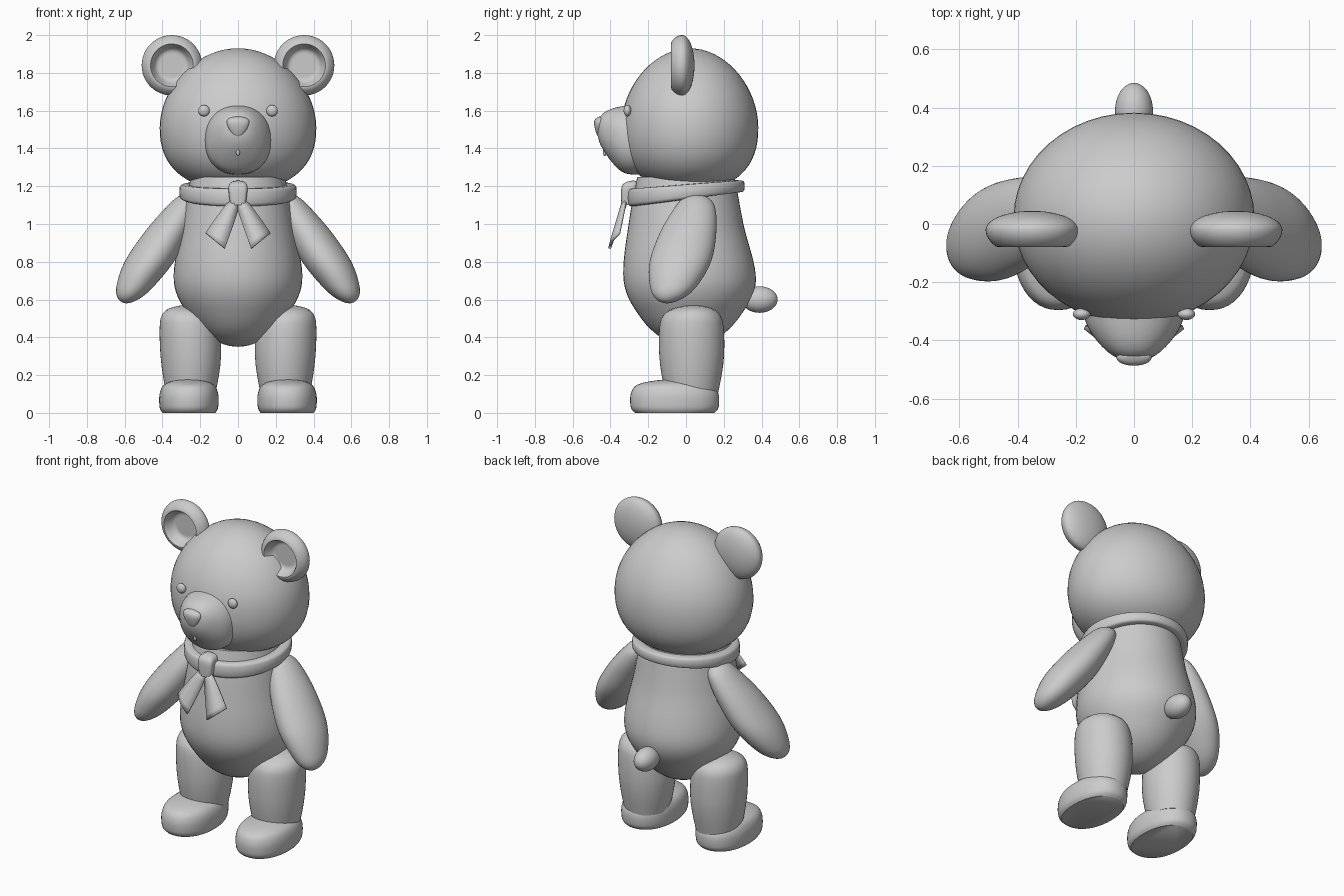
import bpy, bmesh, math

cube = bpy.data.objects.get("Cube")
if cube:
    bpy.data.objects.remove(cube, do_unlink=True)

GREY = (0.6, 0.6, 0.6, 1)
plush = bpy.data.materials.new("plush_grey")
plush.use_nodes = True
plush.diffuse_color = GREY
plush.node_tree.nodes["Principled BSDF"].inputs["Base Color"].default_value = GREY


def finish(name, bm, mirror=False):
    """Turn a bmesh into a smooth-shaded object, optionally mirrored in x."""
    bmesh.ops.remove_doubles(bm, verts=bm.verts, dist=0.0005)
    bmesh.ops.recalc_face_normals(bm, faces=bm.faces)
    mesh = bpy.data.meshes.new(name)
    bm.to_mesh(mesh)
    bm.free()
    mesh.materials.append(plush)
    obj = bpy.data.objects.new(name, mesh)
    bpy.context.collection.objects.link(obj)
    bpy.ops.object.select_all(action='DESELECT')
    obj.select_set(True)
    bpy.context.view_layer.objects.active = obj
    bpy.ops.object.shade_smooth_by_angle(angle=math.radians(50))
    if mirror:
        modifier = obj.modifiers.new("Mirror", 'MIRROR')
        modifier.use_mirror_merge = False
    return obj


def spline(points, t):
    """Smooth curve through the middle two of four values."""
    before, start, end, after = points
    leave, arrive = (end - before) / 2, (after - start) / 2
    gap = end - start
    return start + t * (leave + t * (3 * gap - 2 * leave - arrive + t * (leave + arrive - 2 * gap)))


def squircle(count, power):
    """Unit outline: a circle at power two, squarer above it."""
    outline = []
    for i in range(count):
        angle = math.tau * i / count
        outline.append([math.copysign(abs(value) ** (2 / power), value)
                        for value in (math.cos(angle), math.sin(angle))])
    return outline


def bridge(bm, rings, closed=True):
    for lower, upper in zip(rings, rings[1:]):
        count = len(lower)
        for i in range(count if closed else count - 1):
            j = (i + 1) % count
            bm.faces.new((lower[i], lower[j], upper[j], upper[i]))


def loft(name, rows, ratio, forward=False, mirror=False, power=2):
    """Skin over rows of (height, centre, centre, radius); ratio is depth over width.
    Squared radii are blended so that ends of no radius come out round."""
    bm = bmesh.new()
    outline = squircle(48, power)
    last = len(rows) - 2
    steps = 8
    rings = []
    for k in range(last + 1):
        near = [rows[min(max(k + d, 0), last + 1)] for d in (-1, 0, 1, 2)]
        for i in range(steps + (k == last)):
            t = i / steps
            if k == 0:
                t = t * t
            elif k == last:
                t = 1 - (1 - t) ** 2
            height, a, b = [spline([row[n] for row in near], t) for n in range(3)]
            area = spline([row[-1] ** 2 for row in near], t)
            radius = math.sqrt(max(area, 0))
            ring = []
            for u, v in outline:
                p, q = a + radius * u, b + radius * ratio * v
                ring.append(bm.verts.new((p, height, q) if forward else (p, q, height)))
            rings.append(ring)
    bridge(bm, rings)
    for end in (rings[0], rings[-1]):
        bm.faces.new(end)
    return finish(name, bm, mirror)


def ball(name, centre, radii, mirror=False, shape=None):
    """Ellipsoid whose unit sphere can first be reshaped by a rule."""
    bm = bmesh.new()
    bmesh.ops.create_uvsphere(bm, u_segments=48, v_segments=32, radius=1)
    for vert in bm.verts:
        unit = shape(*vert.co) if shape else vert.co
        vert.co = [c + r * p for c, r, p in zip(centre, radii, unit)]
    return finish(name, bm, mirror)


def full_cheeks(x, y, z):
    """Widen the lower half of the head."""
    widen = 1.03 - z / 10 + min(z, 0) ** 2 / 7
    return x * widen, y * widen, z


def dished(x, y, z):
    """Turn the sphere's axis forward and hollow the front inside a rim."""
    if z < 0:
        rim = min(max(math.hypot(x, y) * 4 - 2, 0), 1)
        z *= 1.4 * rim * rim * (3 - 2 * rim)
    return x, z, y


# Torso and head
loft("body", [(0.35, 0, 0.02, 0), (0.5, 0, 0.02, 0.25), (0.7, 0, 0.02, 0.34),
              (1, 0, 0, 0.295), (1.25, 0, 0, 0.25)], 1.03)
ball("head", (0, 0.02, 1.55), (0.4, 0.35, 0.38), shape=full_cheeks)
ball("tail", (0, 0.39, 0.6), (0.065, 0.095, 0.07))

# Face and ears
loft("muzzle", [(-0.47, 0, 1.5, 0), (-0.44, 0, 1.49, 0.09), (-0.34, 0, 1.45, 0.165),
                (-0.25, 0, 1.45, 0.18)], 1.05, forward=True, power=2.2)
loft("nose", [(1.46, 0, -0.46, 0), (1.54, 0, -0.46, 0.06), (1.57, 0, -0.45, 0)], 0.45)
ball("mouth", (0, -0.43, 1.38), (0.01, 0.01, 0.02))
ball("eye", (0.18, -0.31, 1.6), (0.03, 0.02, 0.03), mirror=True)
ball("ear", (0.35, -0.02, 1.84), (0.16, 0.065, 0.16), mirror=True, shape=dished)

# Limbs
loft("arm", [(0.58, 0.59, -0.1, 0), (0.66, 0.55, -0.07, 0.095), (0.8, 0.47, -0.03, 0.13),
             (0.95, 0.38, 0.01, 0.12), (1.1, 0.29, 0.05, 0.08), (1.16, 0.27, 0.05, 0)],
     1.25, mirror=True)
loft("leg", [(0.1, 0.25, 0.03, 0.13), (0.3, 0.25, 0.03, 0.16), (0.5, 0.26, 0.03, 0.15),
             (0.57, 0.28, 0.04, 0)], 1.07, mirror=True)
loft("foot", [(0, 0.26, -0.06, 0.14), (0.03, 0.26, -0.06, 0.155), (0.1, 0.26, -0.06, 0.155),
              (0.15, 0.26, -0.06, 0.13), (0.18, 0.26, -0.04, 0)], 1.5, mirror=True, power=2.2)

# Collar ribbon: a rounded band, deeper and lower towards the front
bm = bmesh.new()
circle = squircle(64, 2)
section = squircle(16, 4)
rings = []
for out, up in section + section[:1]:
    ring = []
    for x, y in circle:
        radius = 0.27 + 0.04 * out
        height = 1.17 + 0.03 * y + 0.04 * up * (1 - y / 5)
        ring.append(bm.verts.new((radius * x, radius * y, height)))
    rings.append(ring)
bridge(bm, rings)
finish("collar_ribbon", bm)

# Bow knot
loft("bow_knot", [(1.1, 0, -0.31, 0.04), (1.2, 0, -0.3, 0.05), (1.23, 0, -0.28, 0)],
     0.8, power=4)

# Bow tails: a strip that widens downwards, with a raised fold along its middle
bm = bmesh.new()
rings = []
for i in range(9):
    t = i / 8
    spread = 0.02 + 0.03 * math.sqrt(t)
    ring = []
    for side in (-1, 0, 1):
        fold = 0 if side else 0.015
        ring.append(bm.verts.new((0.02 + 0.1 * t + side * spread,
                                  -0.32 - 0.06 * t + side * t / 40 - fold,
                                  1.11 - 0.2 * t + side * (0.01 + 0.03 * t))))
    rings.append(ring)
bridge(bm, rings, closed=False)
tails = finish("bow_tail", bm, mirror=True)
thick = tails.modifiers.new("Solidify", 'SOLIDIFY')
thick.thickness = 0.015
thick.offset = 0
